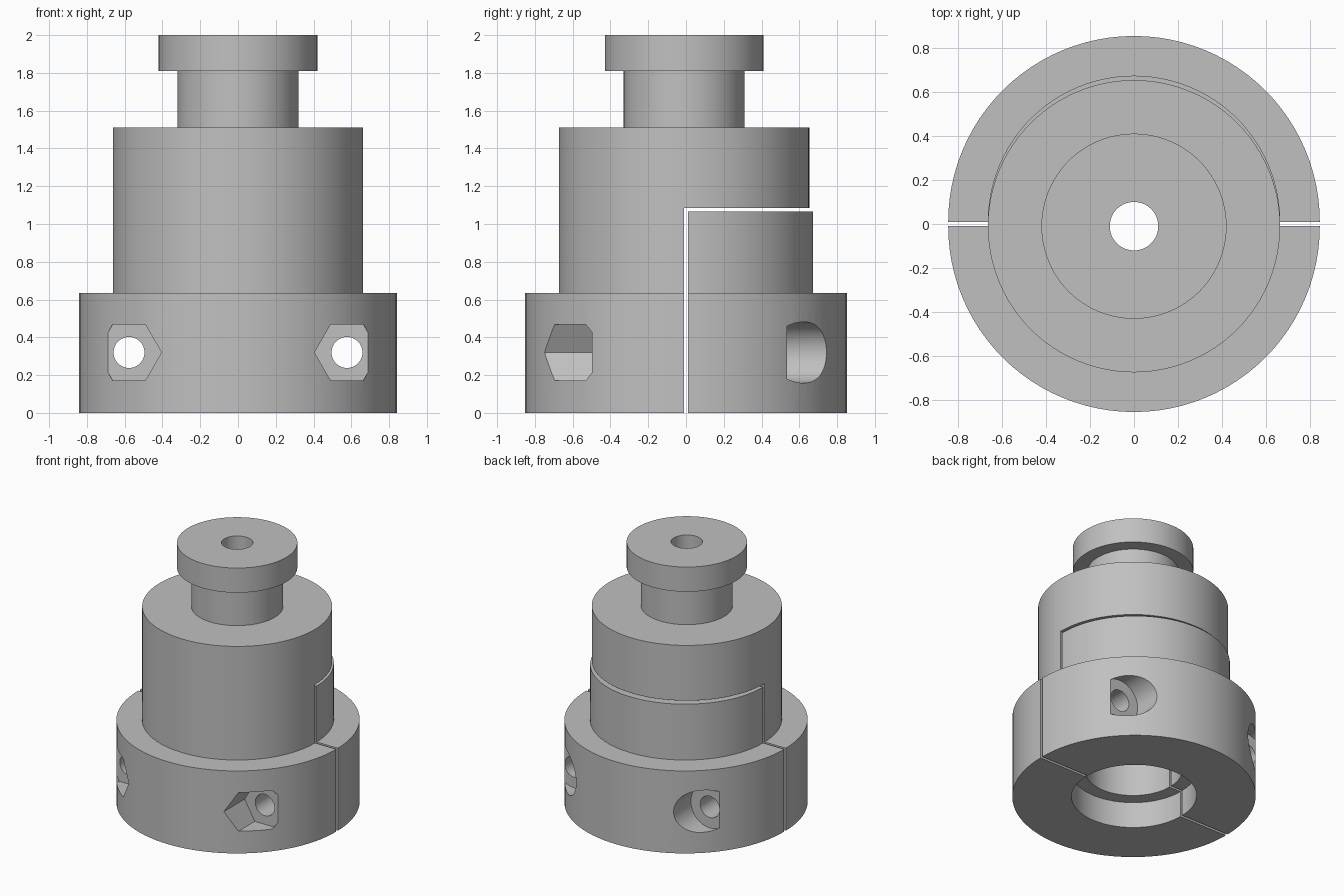
import bpy, bmesh
from math import radians, pi
from mathutils import Matrix

cube = bpy.data.objects.get("Cube")
if cube:
    bpy.data.objects.remove(cube, do_unlink=True)

grey = bpy.data.materials.new("plain grey")
grey.use_nodes = True
COLOUR = (0.53, 0.53, 0.53, 1)
grey.diffuse_color = COLOUR
grey.node_tree.nodes["Principled BSDF"].inputs["Base Color"].default_value = COLOUR

SEGMENTS = 96
GAP = 0.01                     # half of the slot between the two halves
BOLT_X, BOLT_Z = 0.577, 0.32


def add_object(name, bm):
    bmesh.ops.recalc_face_normals(bm, faces=bm.faces)
    mesh = bpy.data.meshes.new(name)
    bm.to_mesh(mesh)
    bm.free()
    mesh.materials.append(grey)
    obj = bpy.data.objects.new(name, mesh)
    bpy.context.collection.objects.link(obj)
    return obj


def lathe(name, profile, y):
    """Turn a closed (radius, height) outline about a vertical axis."""
    bm = bmesh.new()
    rings = []
    for i in range(SEGMENTS):
        turn = Matrix.Rotation(2 * pi * i / SEGMENTS, 3, "Z")
        rings.append([bm.verts.new(turn @ Matrix.Identity(3) @ p)
                      for p in outline(profile)])
    n = len(profile)
    for i, ring in enumerate(rings):
        after = rings[(i + 1) % SEGMENTS]
        for j in range(n):
            k = (j + 1) % n
            bm.faces.new((ring[j], after[j], after[k], ring[k]))
    bmesh.ops.translate(bm, verts=bm.verts, vec=(0, y, 0))
    return add_object(name, bm)


def outline(profile):
    from mathutils import Vector
    return [Vector((r, 0, z)) for r, z in profile]


def box(name, low, high):
    bm = bmesh.new()
    bmesh.ops.create_cube(bm, size=1)
    for v in bm.verts:
        v.co = [(a + b) / 2 + c * (b - a) for a, b, c in zip(low, high, v.co)]
    return add_object(name, bm)


def rod(name, sides, radius, x, y0, y1):
    """Prism along y with a corner pointing sideways."""
    bm = bmesh.new()
    bmesh.ops.create_cone(bm, cap_ends=True, segments=sides, radius1=radius,
                          radius2=radius, depth=y1 - y0)
    spin = Matrix.Rotation(radians(90), 4, "X")
    corner = min(bm.verts, key=lambda v: abs(v.co.y))
    if abs(corner.co.y) > 0.001:
        spin = spin @ Matrix.Rotation(pi / sides, 4, "Z")
    bmesh.ops.transform(bm, matrix=spin, verts=bm.verts)
    bmesh.ops.translate(bm, verts=bm.verts, vec=(x, (y0 + y1) / 2, BOLT_Z))
    return add_object(name, bm)


def carve(obj, cutters):
    """Subtract every cutter, then drop it."""
    for cutter in cutters:
        mod = obj.modifiers.new("cut", "BOOLEAN")
        mod.operation, mod.solver, mod.object = "DIFFERENCE", "EXACT", cutter
    bpy.context.view_layer.update()
    graph = bpy.context.evaluated_depsgraph_get()
    mesh = bpy.data.meshes.new_from_object(obj.evaluated_get(graph))
    obj.modifiers.clear()
    obj.data = mesh
    for cutter in cutters:
        bpy.data.objects.remove(cutter, do_unlink=True)
    bpy.ops.object.select_all(action="DESELECT")
    obj.select_set(True)
    bpy.context.view_layer.objects.active = obj
    bpy.ops.object.shade_smooth_by_angle(angle=radians(30))


# Stepped socket shared by both halves
socket = [(0.43, 0), (0.43, 0.2), (0.33, 0.2), (0.33, 0.5), (0.43, 0.5)]
flange = [(0.663, 0.635), (0.843, 0.635), (0.843, 0)]

# Main body: front half of the clamp, full barrel, neck and head
body = lathe("main_body", socket + [
    (0.43, 0.9), (0.11, 0.9), (0.11, 2), (0.42, 2), (0.42, 1.81),
    (0.32, 1.81), (0.32, 1.51), (0.663, 1.51)] + flange, -GAP)
cuts = [box("body_split", (-1, -GAP, -0.1), (1, 1, 1.085))]
for side in (-1, 1):
    x = side * BOLT_X
    cuts.append(rod("nut_pocket", 6, 0.172, x, -1, -0.497))
    cuts.append(rod("bolt_hole", 48, 0.082, x, -0.6, 0.2))
carve(body, cuts)

# Rear clamp half
clamp = lathe("rear_clamp", socket + [
    (0.43, 0.9), (0.11, 0.9), (0.11, 1.065), (0.663, 1.065)] + flange, GAP)
cuts = [box("clamp_split", (-1, -1, -0.1), (1, GAP, 1.2))]
for side in (-1, 1):
    x = side * BOLT_X
    cuts.append(rod("bolt_head_pocket", 64, 0.162, x, 0.534, 1))
    cuts.append(rod("bolt_hole", 48, 0.082, x, -0.2, 0.6))
carve(clamp, cuts)
